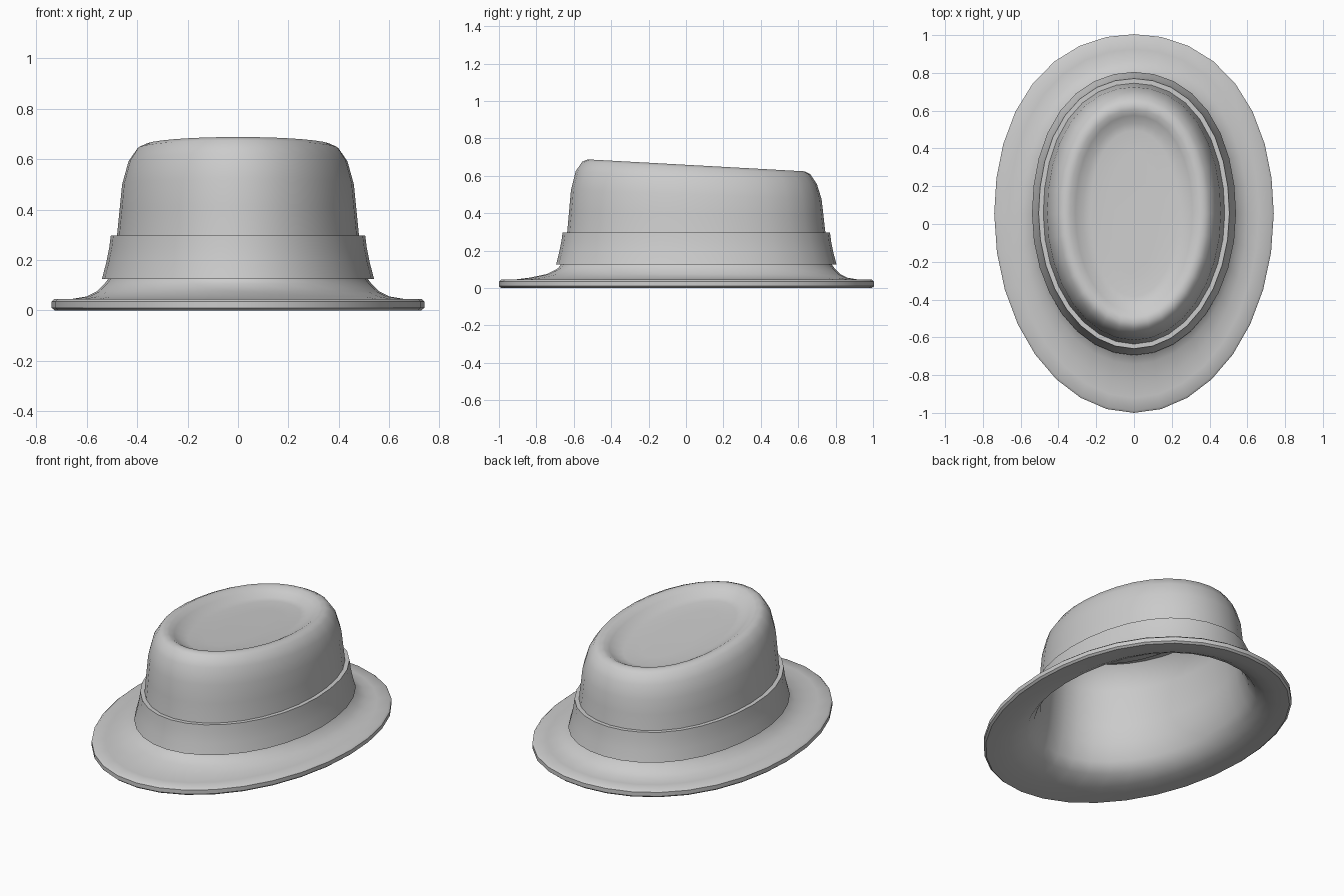
import bpy, bmesh, math

SEGMENTS = 32
CENTRE_Y = 0.055      # middle of the crown, slightly behind the brim middle
TOP_SLOPE = -0.055    # crown top falls towards the back


def clamp(value, low, high):
    return max(low, min(high, value))


def ring_points(radius, height):
    """Egg-shaped ring: longer than wide, with the brim stretched to the front."""
    length = radius + 0.21
    visor = clamp(1.4 * (radius - 0.54), 0, 0.105)
    tilt = TOP_SLOPE * clamp((height - 0.3) / 0.3, 0, 1)
    points = []
    for i in range(SEGMENTS):
        a = math.tau * i / SEGMENTS
        c, s = math.cos(a), math.sin(a)
        full = 1 + (0.025 * math.sin(2 * a) ** 2 if s > 0 else 0)
        y = s * full * (length if s > 0 else length + visor)
        points.append((radius * c * full, CENTRE_Y + y, height + tilt * y))
    return points


def loft(name, profile, material, closed=False):
    """Skin a (radius, height) profile; close it on itself or cap both ends."""
    bm = bmesh.new()
    rings = [[bm.verts.new(p) for p in ring_points(*step)] for step in profile]
    pairs = list(zip(rings, rings[1:]))
    if closed:
        pairs.append((rings[-1], rings[0]))
    else:
        bm.faces.new(rings[0])
        bm.faces.new(rings[-1])
    for lower, upper in pairs:
        for i in range(SEGMENTS):
            j = (i + 1) % SEGMENTS
            bm.faces.new((lower[i], lower[j], upper[j], upper[i]))
    bmesh.ops.recalc_face_normals(bm, faces=bm.faces)
    mesh = bpy.data.meshes.new(name)
    bm.to_mesh(mesh)
    bm.free()
    mesh.materials.append(material)
    obj = bpy.data.objects.new(name, mesh)
    bpy.context.collection.objects.link(obj)
    bpy.ops.object.select_all(action='DESELECT')
    obj.select_set(True)
    bpy.context.view_layer.objects.active = obj
    bpy.ops.object.shade_smooth_by_angle(angle=math.radians(42))
    return obj


def flat_material(name, colour):
    mat = bpy.data.materials.new(name)
    mat.use_nodes = True
    mat.diffuse_color = colour
    mat.node_tree.nodes["Principled BSDF"].inputs["Base Color"].default_value = colour
    return mat


cube = bpy.data.objects.get("Cube")
if cube:
    bpy.data.objects.remove(cube, do_unlink=True)

felt = flat_material("grey felt", (0.6, 0.6, 0.6, 1))

# Hollow hat body: dented top, crown wall, brim, then back up the inside
dent = [(0.12, 0.6), (0.23, 0.603), (0.27, 0.61), (0.31, 0.635), (0.34, 0.653)]
crown = [(0.37, 0.656), (0.4, 0.642), (0.435, 0.59), (0.46, 0.5),
         (0.47, 0.4), (0.48, 0.3), (0.495, 0.2), (0.515, 0.125)]
brim = [(0.53, 0.105), (0.56, 0.075), (0.6, 0.055), (0.66, 0.045),
        (0.728, 0.045), (0.74, 0.035), (0.74, 0.01), (0.728, 0)]
lining = [(0.66, 0.005), (0.6, 0.018), (0.545, 0.045), (0.505, 0.1),
          (0.47, 0.2), (0.455, 0.3), (0.435, 0.5), (0.41, 0.58),
          (0.37, 0.63), (0.34, 0.628), (0.27, 0.585), (0.12, 0.575)]
loft("hat_body", dent + crown + brim + lining, felt)

# Hat band wrapped around the base of the crown
band = [(0.54, 0.125), (0.523, 0.19), (0.511, 0.25), (0.505, 0.297),
        (0.475, 0.297), (0.49, 0.2), (0.505, 0.125)]
loft("hat_band", band, felt, closed=True)
